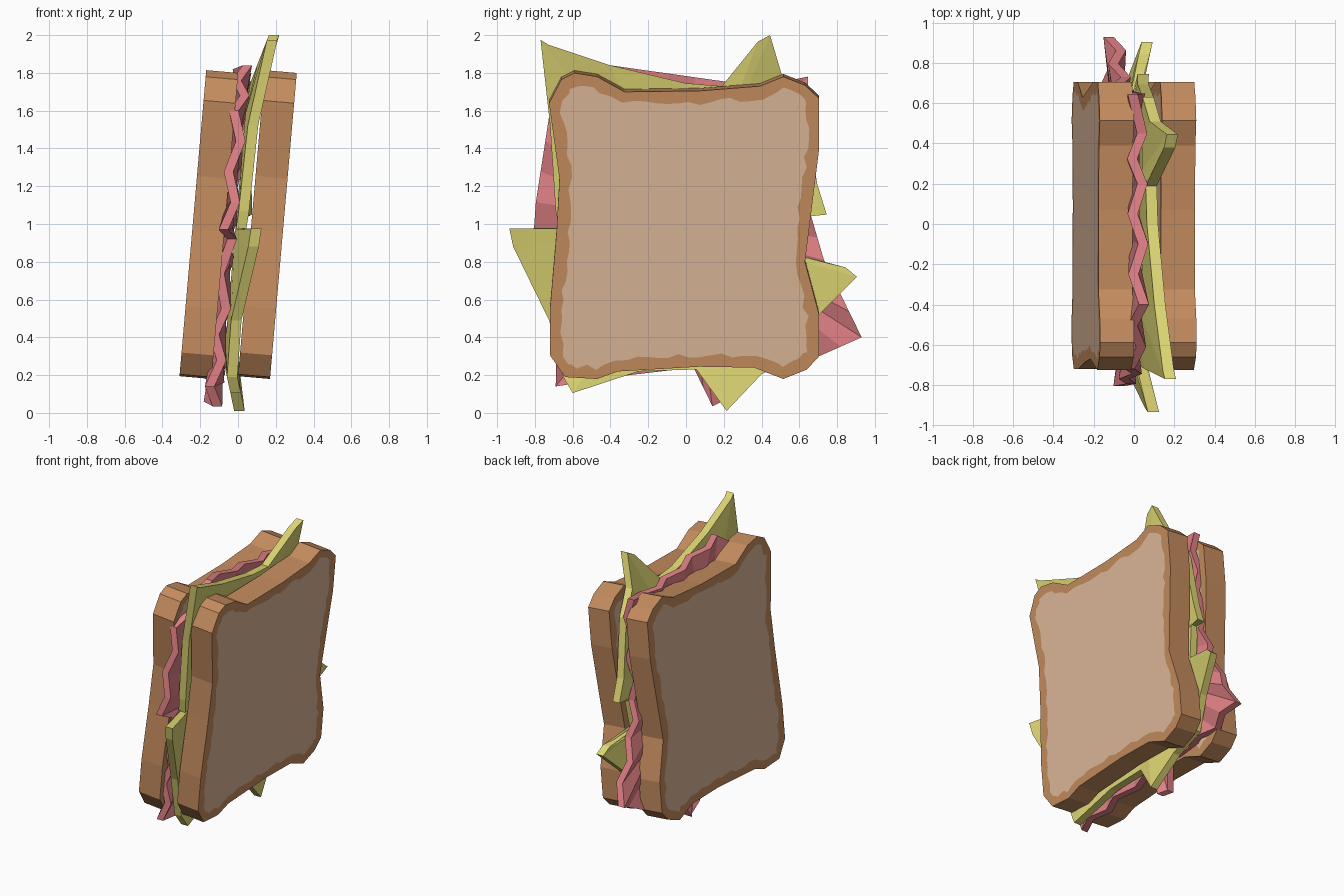
import bpy, bmesh, math, random
from mathutils import Vector, Matrix

if "Cube" in bpy.data.objects:
    bpy.data.objects.remove(bpy.data.objects["Cube"])

random.seed(4)
TILT = math.radians(5)
MID = 0.99


def material(name, r, g, b):
    m = bpy.data.materials.new(name)
    lin = [((c / 255 + 0.055) / 1.055) ** 2.4 for c in (r, g, b)]
    m.diffuse_color = (*lin, 1)
    m.use_nodes = True
    m.node_tree.nodes["Principled BSDF"].inputs["Base Color"].default_value = m.diffuse_color
    return m


CRUST = material("crust_brown", 196, 140, 94)
CRUMB = material("bread_beige", 220, 183, 152)
HAM = material("ham_pink", 224, 128, 133)
LETTUCE = material("lettuce_green", 222, 214, 116)


def resample(pts, step):
    """Split every edge of a closed outline into pieces of about one step."""
    out = []
    for i, a in enumerate(pts):
        a, b = Vector(a), Vector(pts[(i + 1) % len(pts)])
        n = max(1, round((b - a).length / step))
        out += [a.lerp(b, k / n) for k in range(n)]
    return out


def bridge(bm, a, b, mat=0):
    n = len(a)
    for i in range(n):
        j = (i + 1) % n
        bm.faces.new((a[i], a[j], b[j], b[i])).material_index = mat


def finish(name, bm, mats, x):
    bmesh.ops.recalc_face_normals(bm, faces=bm.faces[:])
    bm.transform(Matrix.Translation((x, 0, MID)) @ Matrix.Rotation(TILT, 4, 'Y'))
    me = bpy.data.meshes.new(name)
    bm.to_mesh(me)
    bm.free()
    for m in mats:
        me.materials.append(m)
    bpy.context.collection.objects.link(bpy.data.objects.new(name, me))


# Bread: extruded outline, each cap has a crust border around a crumb face
BREAD = [(-.59, 1.80), (-.47, 1.78), (-.325, 1.70), (.07, 1.705), (.39, 1.73),
         (.515, 1.78), (.63, 1.735), (.705, 1.665), (.705, 1.40), (.665, 1.08),
         (.63, .80), (.705, .52), (.705, .30), (.64, .23), (.515, .18),
         (.36, .24), (.07, .245), (-.36, .22), (-.47, .18), (-.64, .19),
         (-.72, .305), (-.72, .55), (-.685, .96), (-.67, 1.24), (-.725, 1.64),
         (-.66, 1.765)]


def bread(name, x):
    bm = bmesh.new()
    pts = resample([(y, (z - 0.983) / math.cos(TILT)) for y, z in BREAD], 0.055)
    n = len(pts)
    rims = []
    for u in (-0.085, 0.085):
        rim = [bm.verts.new((u, p.x, p.y)) for p in pts]
        inner = []
        for i, p in enumerate(pts):
            d = (pts[(i + 1) % n] - pts[i - 1]).normalized()
            p = p + Vector((d.y, -d.x)) * (0.062 + random.uniform(-.014, .014))
            inner.append(bm.verts.new((u, p.x, p.y)))
        bridge(bm, rim, inner)
        bm.faces.new(inner).material_index = 1
        rims.append(rim)
    bridge(bm, *rims)
    finish(name, bm, [CRUST, CRUMB], x)


bread("left_bread_slice", -0.155)
bread("right_bread_slice", 0.155)


# Fillings: thick sheets, flat inside, with a zigzag or outward curling rim
def sheet(name, outline, u0, thick, mat, step=9, zig=0, curl=0):
    bm = bmesh.new()
    sides = []
    pts = resample(outline, step)
    for h in (-thick / 2, thick / 2):
        outer, inner = [], []
        for i, p in enumerate(pts):
            y, w = p.x, p.y - MID
            reach = max(0, abs(y) - 0.66, abs(w) - 0.72)
            u = u0 + h + curl * reach + (zig if i % 2 else -zig)
            outer.append(bm.verts.new((u, y, w / math.cos(TILT) + u * math.tan(TILT))))
            s = min(0.8, 0.6 / max(abs(y), abs(w)))
            inner.append(bm.verts.new((u0 + h, y * s, w * s)))
        bridge(bm, outer, inner)
        bm.faces.new(inner)
        sides.append(outer)
    bridge(bm, *sides)
    finish(name, bm, [mat], 0)


sheet("ham_slice",
      [(-.72, 1.60), (-.40, 1.84), (.20, 1.755), (.45, 1.74), (.645, 1.78),
       (.66, 1.05), (.73, .81), (.93, .40), (.705, .30), (.27, .25),
       (.19, .06), (.14, .035), (.04, .24), (-.30, .20), (-.69, .14),
       (-.68, .55), (-.69, .92), (-.805, .97), (-.795, 1.115)],
      -0.05, 0.05, HAM, step=0.15, zig=0.025)

sheet("lettuce_leaf",
      [(-.77, 1.975), (-.73, 1.95), (-.40, 1.84), (.0, 1.745), (.19, 1.73),
       (.38, 1.965), (.445, 2.0), (.51, 1.78), (.63, 1.62), (.695, 1.21),
       (.745, 1.05), (.65, 1.06), (.61, .81), (.76, .78), (.845, .77),
       (.905, .72), (.705, .52), (.60, .30), (.40, .205), (.215, .01),
       (.055, .23), (-.25, .22), (-.60, .105), (-.65, .19), (-.725, .49),
       (-.915, .88), (-.935, .975), (-.67, .97), (-.69, 1.07), (-.72, 1.525)],
      0.015, 0.055, LETTUCE, curl=0.3)
